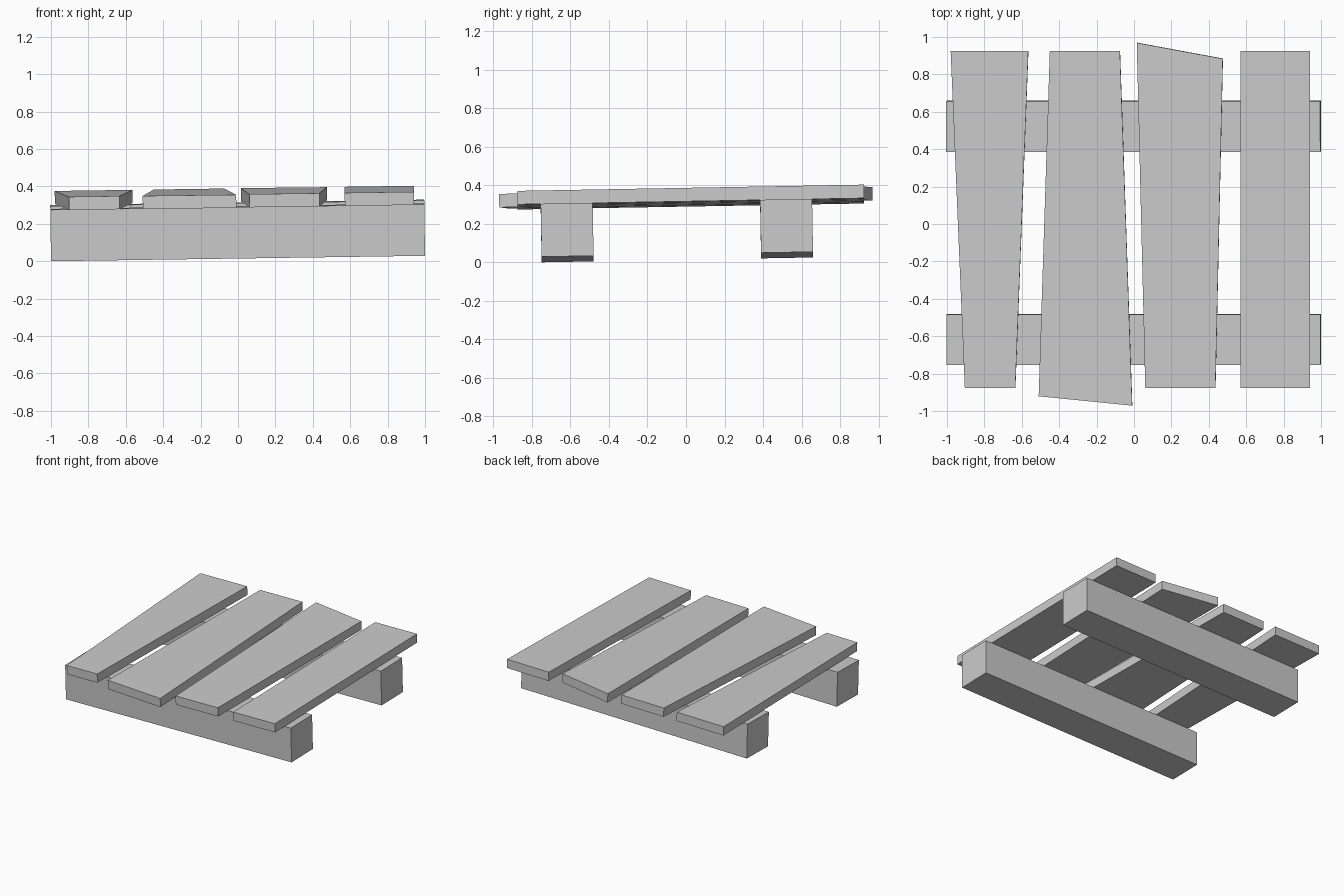
import bpy
import bmesh
from mathutils import Euler, Vector

cube = bpy.data.objects.get("Cube")
if cube:
    bpy.data.objects.remove(cube, do_unlink=True)

grey = bpy.data.materials.new("plain grey")
grey.use_nodes = True
color = (0.6, 0.6, 0.6, 1)
grey.diffuse_color = color
grey.node_tree.nodes["Principled BSDF"].inputs["Base Color"].default_value = color

# The whole pallet leans slightly, rising to the left and the back
LEAN = Euler((0.018, -0.0145, 0)).to_matrix()
LIFT = Vector((0, 0, 0.028))
BEAM_TOP = 0.275
SLAT_THICKNESS = 0.07


def plank(name, outline, bottom, height):
    """Extrude a four-cornered outline upwards and lean it."""
    bm = bmesh.new()
    base = bm.faces.new([bm.verts.new((x, y, bottom)) for x, y in outline])
    top = bmesh.ops.extrude_face_region(bm, geom=[base])["geom"]
    verts = [v for v in top if isinstance(v, bmesh.types.BMVert)]
    bmesh.ops.translate(bm, verts=verts, vec=(0, 0, height))
    for v in bm.verts:
        v.co = LEAN @ v.co + LIFT
    bmesh.ops.recalc_face_normals(bm, faces=bm.faces)
    mesh = bpy.data.meshes.new(name)
    bm.to_mesh(mesh)
    bm.free()
    mesh.materials.append(grey)
    obj = bpy.data.objects.new(name, mesh)
    bpy.context.collection.objects.link(obj)


# Two support beams
for name, y in (("front_beam", -0.75), ("back_beam", 0.39)):
    plank(name, [(-1, y), (1, y), (1, y + 0.27), (-1, y + 0.27)], 0, BEAM_TOP)

# Four uneven slats: front right, front left, back left, back right corners
slats = {
    "right_slat": [(-0.90, -0.87), (-0.63, -0.87), (-0.56, 0.93), (-0.975, 0.93)],
    "middle_right_slat": [(-0.505, -0.915), (-0.005, -0.965), (-0.07, 0.93), (-0.445, 0.93)],
    "middle_left_slat": [(0.065, -0.87), (0.44, -0.87), (0.48, 0.89), (0.02, 0.975)],
    "left_slat": [(0.575, -0.87), (0.945, -0.87), (0.945, 0.93), (0.575, 0.93)],
}
for name, outline in slats.items():
    plank(name, outline, BEAM_TOP, SLAT_THICKNESS)
